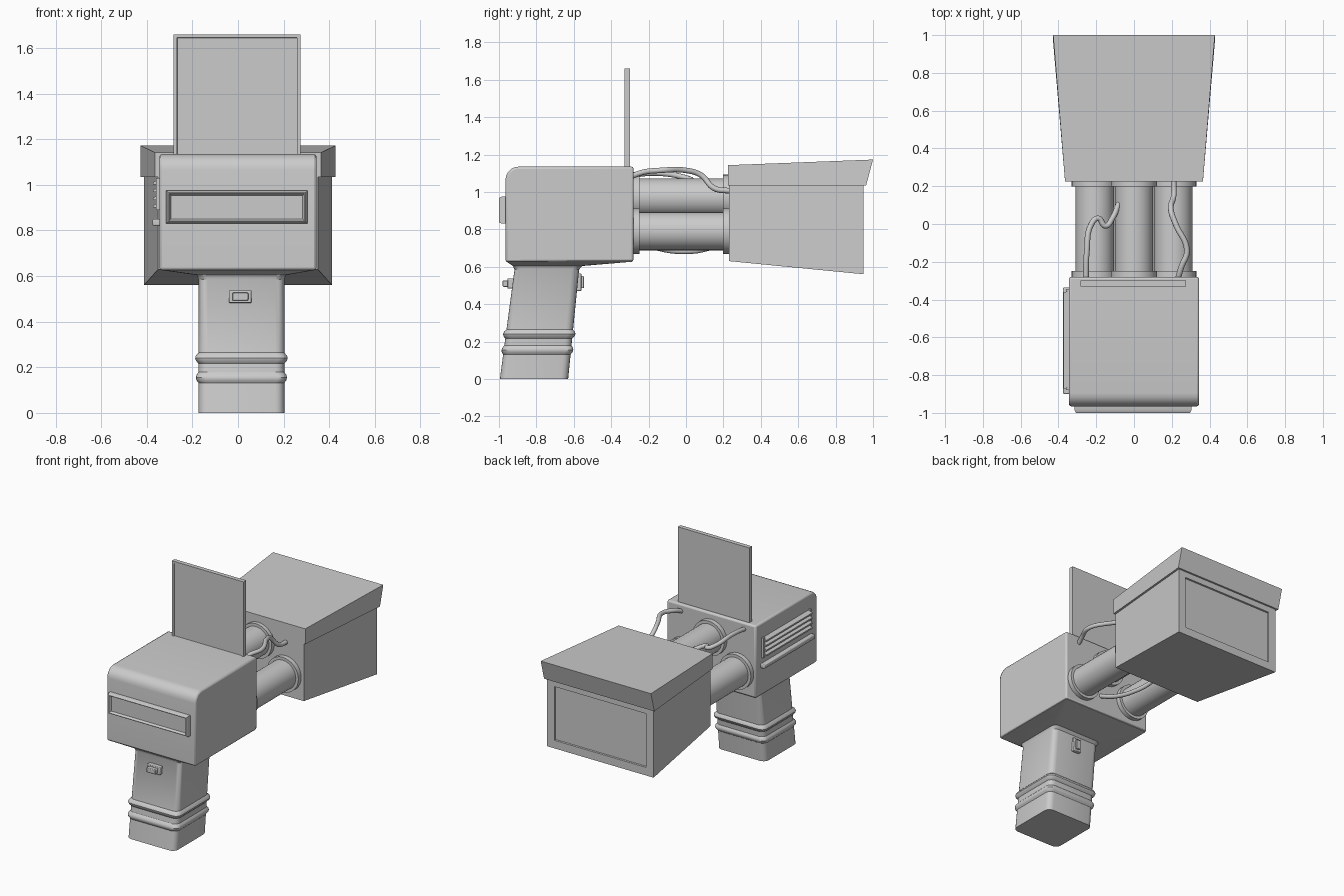
import bpy, bmesh
from math import sin, cos, pi, radians
from mathutils import Vector

if "Cube" in bpy.data.objects:
    bpy.data.objects.remove(bpy.data.objects["Cube"])


def finish(name, bm, bevel=0.0):
    bmesh.ops.recalc_face_normals(bm, faces=bm.faces)
    me = bpy.data.meshes.new(name)
    bm.to_mesh(me)
    bm.free()
    me.shade_smooth()
    me.set_sharp_from_angle(angle=radians(32))
    ob = bpy.data.objects.new(name, me)
    bpy.context.collection.objects.link(ob)
    if bevel:
        m = ob.modifiers.new("bevel", 'BEVEL')
        m.width, m.segments, m.limit_method = bevel, 2, 'ANGLE'
        m.angle_limit = radians(40)
    return ob


def loft(name, rings, bevel=0.0, facing=None, insets=()):
    """Skin rings of points, cap both ends, optionally inset the cap facing a direction."""
    bm = bmesh.new()
    rows = [[bm.verts.new(p) for p in r] for r in rings]
    n = len(rows[0])
    for a, b in zip(rows, rows[1:]):
        for i in range(n):
            bm.faces.new((a[i], a[(i + 1) % n], b[(i + 1) % n], b[i]))
    bm.faces.new(rows[0])
    bm.faces.new(rows[-1])
    bmesh.ops.recalc_face_normals(bm, faces=bm.faces)
    if facing:
        bm.normal_update()
        f = max(bm.faces, key=lambda q: q.normal.dot(Vector(facing)))
        for t, d in insets:
            bmesh.ops.inset_region(bm, faces=[f], thickness=t, depth=d)
    return finish(name, bm, bevel)


def rect(y, hx, z0, z1, y_top=None, cx=0):
    yt = y if y_top is None else y_top
    return [(cx - hx, y, z0), (cx + hx, y, z0), (cx + hx, yt, z1), (cx - hx, yt, z1)]


def box(name, x, y, z, **kw):
    cx, hx = (x[0] + x[1]) / 2, (x[1] - x[0]) / 2
    return loft(name, [rect(y[0], hx, *z, cx=cx), rect(y[1], hx, *z, cx=cx)], **kw)


def round_rect(cx, y0, y1, hx, r, z):
    cy, hy = (y0 + y1) / 2, (y1 - y0) / 2
    pts = []
    for k, (sx, sy) in enumerate([(1, 1), (-1, 1), (-1, -1), (1, -1)]):
        for j in range(5):
            a = (k + j / 4) * pi / 2
            pts.append((cx + sx * (hx - r) + r * cos(a), cy + sy * (hy - r) + r * sin(a), z))
    return pts


def cylinder(name, x, z, r, y0, y1, n=32):
    return loft(name, [[(x + r * cos(2 * pi * i / n), y, z + r * sin(2 * pi * i / n))
                        for i in range(n)] for y in (y0, y1)])


def cable(name, pts, r=0.015):
    cu = bpy.data.curves.new(name, 'CURVE')
    cu.dimensions = '3D'
    cu.bevel_depth, cu.bevel_resolution, cu.resolution_u = r, 3, 8
    cu.use_fill_caps = True
    s = cu.splines.new('BEZIER')
    s.bezier_points.add(len(pts) - 1)
    for b, p in zip(s.bezier_points, pts):
        b.co = p
        b.handle_left_type = b.handle_right_type = 'AUTO'
    ob = bpy.data.objects.new(name, cu)
    bpy.context.collection.objects.link(ob)


# main body: side profile with rounded front top edge
arc = [(-0.895 - 0.07 * sin(a), 1.065 + 0.07 * cos(a)) for a in [i * pi / 10 for i in range(6)]]
prof = [(-0.28, 0.628), (-0.28, 1.135)] + arc + [(-0.965, 0.625)]
loft("body", [[(x, y, z) for y, z in prof] for x in (-0.345, 0.345)], bevel=0.012)

# grip: flares into the body, with two raised ridges
rings = [round_rect(0, -0.96, -0.285, 0.34, 0.01, 0.64),
         round_rect(0, -0.96, -0.285, 0.34, 0.01, 0.627),
         round_rect(0.015, -0.925, -0.555, 0.195, 0.04, 0.604)]


def grip_ring(z, out=0.0):
    t = 1 - z / 0.6
    return round_rect(0.015, -0.915 - 0.08 * t - out, -0.57 - 0.06 * t + out, 0.188 + out, 0.04, z)


rings.append(grip_ring(0.585))
for zc, bulge in ((0.24, 0.015), (0.155, 0.012)):
    for dz, k in ((0.024, 0), (0.012, 0.75), (0, 1), (-0.012, 0.75), (-0.024, 0)):
        rings.append(grip_ring(zc + dz, bulge * k))
rings.append(grip_ring(0))
loft("grip", rings)

# grip switches
box("rear_switch_plate", (-0.04, 0.06), (-0.955, -0.91), (0.483, 0.537), bevel=0.004)
box("rear_switch_button", (-0.025, 0.045), (-0.98, -0.94), (0.493, 0.527), bevel=0.004)
box("trigger_plate", (-0.015, 0.045), (-0.61, -0.56), (0.47, 0.565), bevel=0.004)
box("trigger_button", (-0.003, 0.033), (-0.58, -0.545), (0.485, 0.55), bevel=0.004)

# framed panel on the front of the body
box("front_panel", (-0.315, 0.305), (-0.985, -0.95), (0.83, 0.975),
    facing=(0, -1, 0), insets=((0.012, 0.015), (0.006, 0), (0.012, -0.016)))

# upright screen
box("screen", (-0.282, 0.274), (-0.33, -0.3), (1.12, 1.66),
    facing=(0, -1, 0), insets=((0.02, 0), (0.002, -0.007)))

# side vent: louvres between end strips, and a lower rail
for i in range(4):
    z = 0.9 + i * 0.034
    loft(f"vent_louvre_{i + 1}", [[(-0.34, y, z), (-0.372, y, z), (-0.372, y, z + 0.01),
                                   (-0.34, y, z + 0.026)] for y in (-0.87, -0.36)])
for i, y in enumerate((-0.88, -0.36)):
    box(f"vent_end_{i + 1}", (-0.36, -0.34), (y, y + 0.015), (0.89, 1.03))
box("vent_rail", (-0.375, -0.34), (-0.9, -0.335), (0.82, 0.85), bevel=0.006)

# three connecting tubes with stepped collars
for side, x, z in (("left", -0.208, 0.79), ("right", 0.208, 0.79), ("upper", 0, 0.97)):
    cylinder(side + "_tube", x, z, 0.102, -0.3, 0.24)
    cylinder(side + "_front_collar", x, z, 0.122, -0.3, -0.248)
    cylinder(side + "_back_collar", x, z, 0.122, 0.198, 0.24)

# cables
cable("right_cable", [(0.23, -0.3, 1.08), (0.25, -0.23, 1.105), (0.28, -0.14, 1.115),
                      (0.22, 0.0, 1.115), (0.195, 0.08, 1.09), (0.21, 0.15, 1.02), (0.21, 0.24, 1.005)])
cable("left_cable", [(-0.255, -0.3, 1.09), (-0.25, -0.15, 1.1), (-0.225, 0.0, 1.075),
                     (-0.19, 0.03, 1.06), (-0.15, -0.01, 1.05), (-0.115, 0.03, 1.04), (-0.08, 0.11, 1.02)])
cable("lower_cable", [(0.05, -0.3, 0.76), (0.03, -0.15, 0.7), (0, 0.0, 0.682),
                      (-0.03, 0.12, 0.7), (-0.05, 0.24, 0.75)])

# flared rear housing with recessed window, and its overhanging lid
loft("housing", [rect(0.23, 0.35, 0.63, 1.05), rect(0.95, 0.413, 0.56, 1.05)],
     facing=(0, 1, 0), insets=((0.08, 0), (0.002, -0.012)))
loft("housing_lid", [rect(0.225, 0.365, 1.035, 1.143), rect(0.963, 0.428, 1.035, 1.173, y_top=1.0)])
